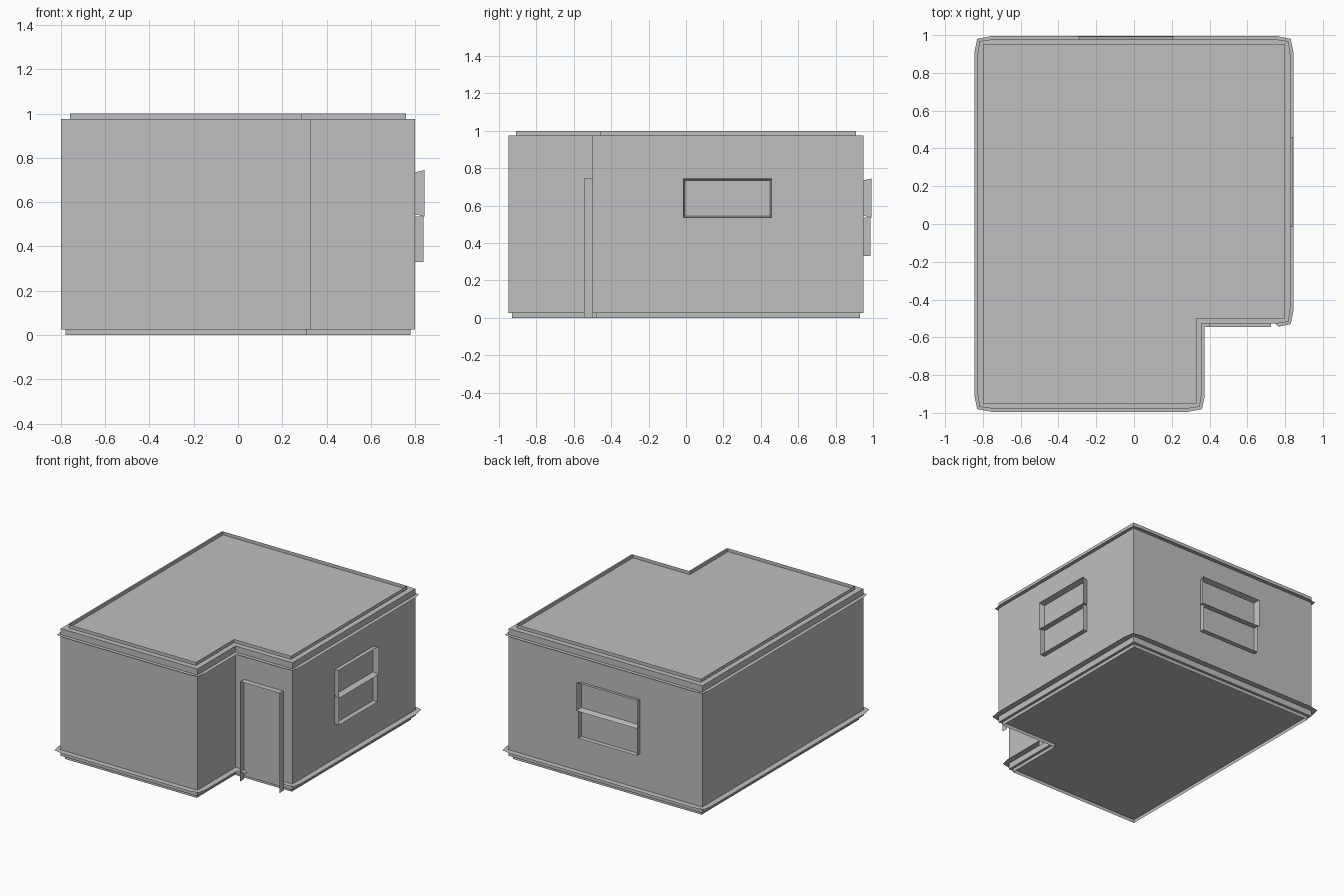
import bpy

if "Cube" in bpy.data.objects:
    bpy.data.objects.remove(bpy.data.objects["Cube"])

# One plain colour for the whole building
GREY = bpy.data.materials.new("plain grey")
GREY.diffuse_color = (0.52, 0.52, 0.52, 1)
GREY.use_nodes = True
GREY.node_tree.nodes["Principled BSDF"].inputs["Base Color"].default_value = GREY.diffuse_color


def make(name, verts, faces):
    mesh = bpy.data.meshes.new(name)
    mesh.from_pydata(verts, [], faces)
    mesh.materials.append(GREY)
    obj = bpy.data.objects.new(name, mesh)
    bpy.context.collection.objects.link(obj)
    return obj


def outline(o=0.0):
    """L-shaped floor plan, counter-clockwise, grown outward by o."""
    return [(-0.80 - o, -0.95 - o), (0.33 + o, -0.95 - o), (0.33 + o, -0.50 - o),
            (0.80 + o, -0.50 - o), (0.80 + o, 0.95 + o), (-0.80 - o, 0.95 + o)]


def band(name, lower, upper, z0, z1, skip=()):
    """Strip of quads joining two matching outlines."""
    n = len(lower)
    verts = [(x, y, z0) for x, y in lower] + [(x, y, z1) for x, y in upper]
    faces = [(i, (i + 1) % n, n + (i + 1) % n, n + i) for i in range(n) if i not in skip]
    return make(name, verts, faces)


BOTTOM, TOP = 0.025, 0.975

# Walls, roof and floor
plan = outline()
n = len(plan)
band("walls", plan, plan, BOTTOM, TOP)
make("roof", [(x, y, TOP) for x, y in plan], [tuple(range(n))])
make("floor", [(x, y, BOTTOM) for x, y in plan], [tuple(reversed(range(n)))])

# Thin upright rims above the roof and below the floor
band("roof_rim", outline(-0.04), outline(-0.04), TOP, 1.0)
band("floor_rim", outline(-0.02), outline(-0.02), 0.0, BOTTOM)


def bowed(o, tuck, step=0.08):
    """Outline whose edges bow out slightly, tucked in at the outer corners."""
    inner, outer = [], []
    base, tips, grown = outline(), outline(o - tuck), outline(o)
    for i in range(n):
        for a, b in (((i - 1) % n, i), (i, (i + 1) % n)):
            length = sum(abs(base[b][k] - base[a][k]) for k in (0, 1))
            t = step / length
            t = 1 - t if b == i else t
            if b != i:      # the corner itself sits between its two neighbours
                inner.append(base[i])
                outer.append(grown[i] if i == 2 else tips[i])
            inner.append(tuple(base[a][k] + (base[b][k] - base[a][k]) * t for k in (0, 1)))
            outer.append(tuple(grown[a][k] + (grown[b][k] - grown[a][k]) * t for k in (0, 1)))
    return inner, outer


# Flat ledges round the walls; the lower one stops at the doorway
inner, outer = bowed(0.028, 0.010)
band("cornice_ledge", outer, inner, 0.93, 0.93)
inner, outer = bowed(0.044, 0.014)
door_edge = 2 * 3 + 2            # long piece of the recessed front wall
band("base_ledge", outer, inner, 0.07, 0.07, skip=(door_edge,))


def surround(name, place, u0, u1, z0, z1, depth, flare=0.0, sill=True, flare_low=True):
    """Thin open frame standing out from a wall; place maps (u, depth, z)."""
    low = flare if flare_low else 0.0
    back = [(u0, z0), (u0, z1), (u1, z1), (u1, z0)]
    front = [(u0 - flare, z0 - low), (u0 - flare, z1 + flare),
             (u1 + flare, z1 + flare), (u1 + flare, z0 - low)]
    verts = [place(u, 0, z) for u, z in back] + [place(u, depth, z) for u, z in front]
    sides = range(4 if sill else 3)
    return make(name, verts, [(i, (i + 1) % 4, 4 + (i + 1) % 4, 4 + i) for i in sides])


def on_right(u, d, z):
    return (0.80 + d, u, z)


def on_back(u, d, z):
    return (u, 0.95 + d, z)


def on_front(u, d, z):
    return (u, -0.50 - d, z)


# Door frame, open at the ground
surround("door_frame", on_front, 0.40, 0.725, 0.0, 0.745, 0.045, sill=False)

# Two-part windows: a flared upper sash over a straight lower one
for side, place, u0, u1 in (("right", on_right, -0.005, 0.45), ("back", on_back, -0.285, 0.20)):
    surround(side + "_window_upper", place, u0, u1, 0.545, 0.735, 0.043, flare=0.01)
    surround(side + "_window_lower", place, u0, u1, 0.33, 0.535, 0.037)
